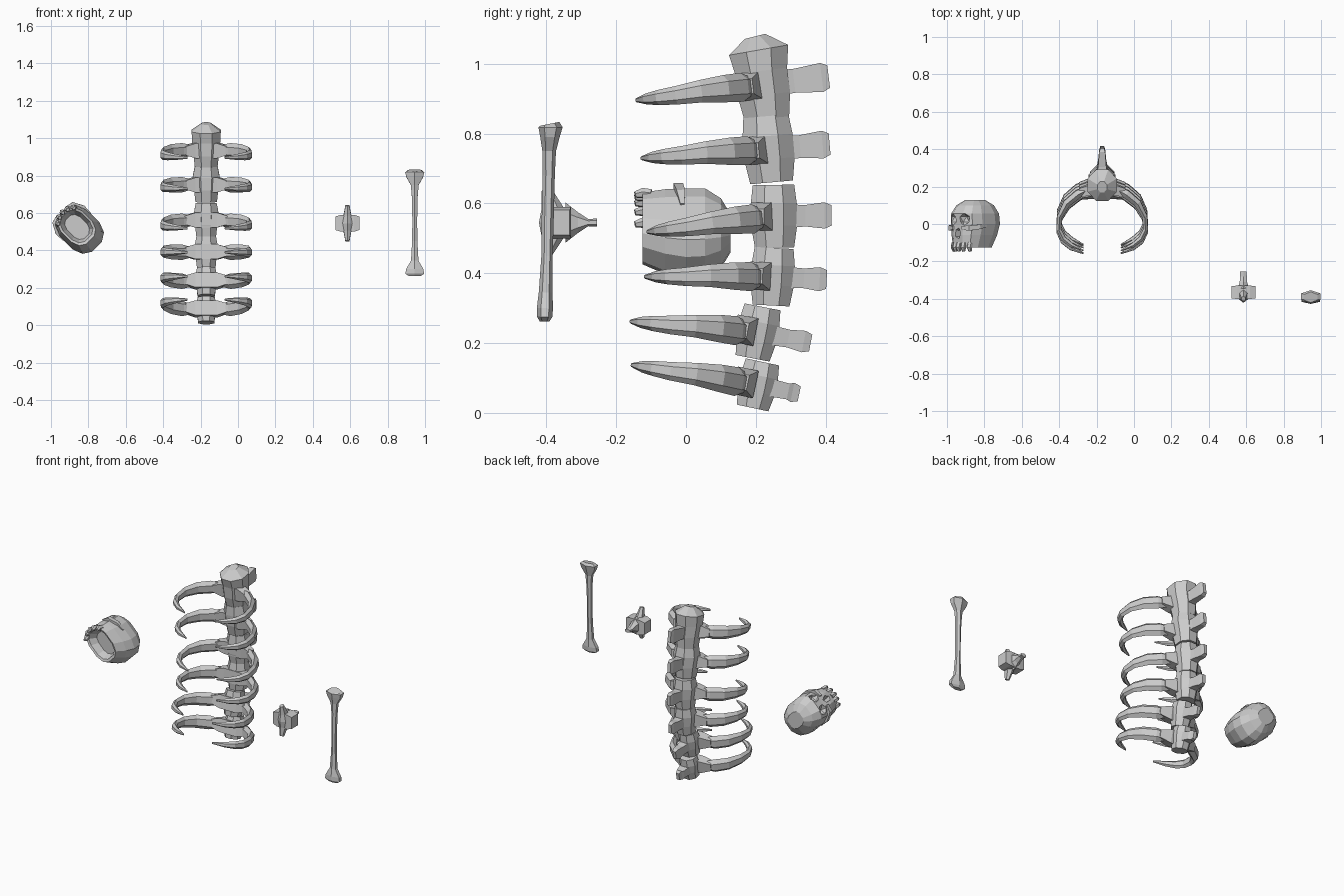
import bpy, bmesh
from math import sin, cos, pi, radians, copysign
from mathutils import Vector, Matrix

if "Cube" in bpy.data.objects:
    bpy.data.objects.remove(bpy.data.objects["Cube"])


def loft(bm, rings):
    """Skin a list of point rings and cap both ends."""
    vs = [[bm.verts.new(p) for p in r] for r in rings]
    n = len(vs[0])
    for a, b in zip(vs, vs[1:]):
        for i in range(n):
            bm.faces.new((a[i], a[(i + 1) % n], b[(i + 1) % n], b[i]))
    bm.faces.new(vs[0][::-1])
    bm.faces.new(vs[-1])


def sweep(bm, pts, sizes, n=8, up=(0, 0, 1)):
    """Sweep an n-sided section along a path; sizes are (side, up) half extents."""
    pts = [Vector(p) for p in pts]
    off = pi / n
    rings = []
    for i, p in enumerate(pts):
        t = (pts[min(i + 1, len(pts) - 1)] - pts[max(i - 1, 0)]).normalized()
        s = t.cross(Vector(up)).normalized()
        u = s.cross(t)
        a, b = sizes[i]
        k = 1 / cos(off)
        rings.append([p + s * a * k * cos(off + 2 * pi * j / n) + u * b * k * sin(off + 2 * pi * j / n)
                      for j in range(n)])
    loft(bm, rings)


def finish(name, bm, matrix=Matrix()):
    bmesh.ops.recalc_face_normals(bm, faces=bm.faces)
    me = bpy.data.meshes.new(name)
    bm.to_mesh(me)
    bm.free()
    ob = bpy.data.objects.new(name, me)
    ob.matrix_world = matrix
    bpy.context.collection.objects.link(ob)
    return ob


# Spine: y, z, tilt, rib tilt, body length, body radius, spinous reach
SPINE = [(.220, .940, 7, 7, .20, .075, .19),
         (.237, .755, 5, 4, .19, .072, .175),
         (.252, .563, 1, 7, .18, .066, .165),
         (.248, .390, -3, 0, .165, .062, .155),
         (.205, .230, -11, -5, .15, .058, .155),
         (.205, .080, -12, -9, .135, .054, .122)]
RIB = [(.07, -.03, 0), (.13, -.06, .0), (.19, -.11, .002), (.227, -.18, .003),
       (.232, -.25, 0), (.208, -.30, 0), (.165, -.335, 0), (.10, -.365, 0)]
RIB_SIZE = [(.018, .022), (.022, .036), (.02, .034), (.014, .028),
            (.013, .023), (.014, .019), (.012, .014), (.003, .005)]

for k, (y, z, tilt, rib_tilt, length, rad, reach) in enumerate(SPINE):
    at = Matrix.Translation((-.17, y, z))
    h = length / 2
    # vertebra body, domed on the topmost one
    bm = bmesh.new()
    pts = [(0, 0, -h), (0, 0, -h * .3), (0, 0, h * .4), (0, 0, h)]
    sizes = [(rad * .8, rad * .85), (rad * .9, rad), (rad, rad), (rad * .85, rad * .9)]
    if k == 0:
        pts += [(0, -.005, h + .04)]
        sizes += [(.025, .03)]
        sizes[3] = (.078, .086)
    sweep(bm, pts, sizes, 8, (0, 1, 0))
    # spinous and transverse processes
    hz = length * .19
    sweep(bm, [(0, .03, 0), (0, .09, 0), (0, reach - .02, 0), (0, reach, 0)],
          [(.034, hz), (.022, hz * .9), (.016, hz * 1.1), (.01, hz * .85)], 4)
    sweep(bm, [(-.12, -.05, 0), (-.06, -.035, 0), (.06, -.035, 0), (.12, -.05, 0)],
          [(.022, .022), (.03, .04), (.03, .04), (.022, .022)], 4)
    finish("vertebra_%d" % (k + 1), bm, at @ Matrix.Rotation(radians(tilt), 4, 'X'))
    # rib pair
    bm = bmesh.new()
    for sx in (-1, 1):
        sweep(bm, [(sx * p[0], p[1], p[2]) for p in RIB], RIB_SIZE, 6)
    finish("ribs_%d" % (k + 1), bm, at @ Matrix.Rotation(radians(rib_tilt), 4, 'X'))

# Loose vertebra
bm = bmesh.new()
sweep(bm, [(-.065, 0, 0), (-.035, 0, 0), (.035, 0, 0), (.065, 0, 0)],
      [(.032, .036), (.036, .045), (.036, .045), (.032, .036)], 4)
sweep(bm, [(0, .02, 0), (0, .055, 0), (0, .085, 0), (0, .11, 0)],
      [(.03, .05), (.02, .026), (.018, .009), (.017, .01)], 6)
sweep(bm, [(0, -.035, -.095), (0, -.02, -.045), (0, -.01, 0), (0, -.02, .045), (0, -.035, .095)],
      [(.011, .012), (.02, .026), (.03, .04), (.02, .026), (.011, .012)], 6, (0, 1, 0))
finish("loose_vertebra", bm, Matrix.Translation((.585, -.365, .545)))

# Long bone: flared knobs at both ends of a thin shaft
bm = bmesh.new()
BONE = [(.262, -.405, .03, .012), (.275, -.405, .05, .019), (.30, -.404, .046, .02),
        (.345, -.402, .02, .017), (.45, -.398, .014, .014), (.56, -.396, .013, .015),
        (.68, -.393, .015, .015), (.75, -.392, .021, .017), (.79, -.39, .044, .024),
        (.818, -.388, .051, .03), (.828, -.39, .035, .024)]
sweep(bm, [(.945, b[1], b[0]) for b in BONE], [(b[2], b[3]) for b in BONE], 6, (0, 1, 0))
finish("long_bone", bm)

# Skull: local x = side, y = face direction, z = crown; it lies tipped back
s = .7071
SKULL = Matrix(((-s, -s, 0, -.86), (0, 0, 1, 0), (-s, s, 0, .525), (0, 0, 0, 1)))
# rings: height, half width, front, back (the first two form the hollow base)
RINGS = [(-.075, .05, .07, -.07), (-.12, .068, .095, -.085), (-.125, .08, .11, -.10),
         (-.06, .094, .116, -.133), (.0, .103, .114, -.15), (.055, .10, .116, -.145),
         (.10, .08, .085, -.115), (.127, .045, .04, -.07)]
bm = bmesh.new()
rings = []
for z, w, f, b in RINGS:
    ring = []
    for j in range(12):
        a = 2 * pi * (j + .5) / 12
        c, d = [copysign(abs(v) ** .75, v) for v in (cos(a), sin(a))]
        ring.append((w * c * 1.02, (f + b) / 2 + (f - b) / 2 * d * 1.02, z))
    rings.append(ring)
loft(bm, rings)
skull = finish("skull", bm, SKULL)

# eye sockets and nose hole are cut out
bm = bmesh.new()
for sx in (-1, 1):
    bmesh.ops.create_icosphere(bm, subdivisions=1, radius=.034,
                               matrix=Matrix.Translation((sx * .044, .112, .025)))
sweep(bm, [(0, .075, -.05), (0, .14, -.05)], [(.012, .018), (.02, .03)], 5)
cutter = finish("socket_cutter", bm, SKULL)
cutter.hide_render = True
bpy.context.view_layer.update()
mod = skull.modifiers.new("sockets", 'BOOLEAN')
mod.operation = 'DIFFERENCE'
mod.object = cutter
bpy.context.view_layer.objects.active = skull
bpy.ops.object.modifier_apply(modifier=mod.name)
bpy.data.objects.remove(cutter)

# row of teeth along the lower front edge
bm = bmesh.new()
for i in range(-2, 3):
    x, y = i * .03, .106 - .006 * i * i
    sweep(bm, [(x, y, -.10), (x, y + .006, -.125), (x, y, -.146)],
          [(.014, .013), (.013, .014), (.008, .008)], 6, (0, 1, 0))
# cheek bones under the sockets
for sx in (-1, 1):
    sweep(bm, [(sx * .03, .113, -.02), (sx * .068, .10, -.022), (sx * .096, .05, -.015), (sx * .1, .0, -.01)],
          [(.009, .009), (.014, .014), (.012, .012), (.005, .006)], 4)
finish("teeth_and_cheeks", bm, SKULL)
